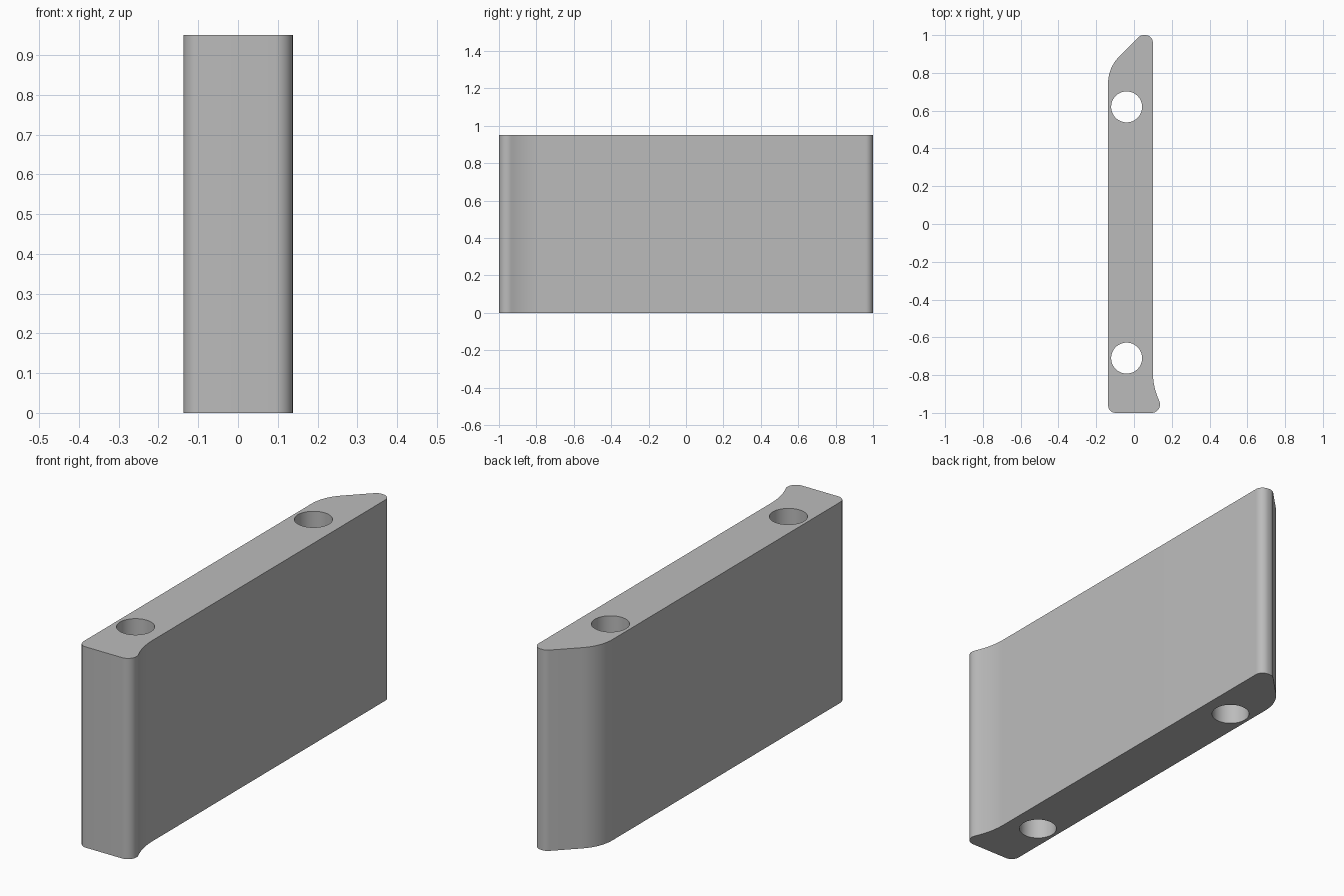
import bpy
import bmesh
import math
from mathutils import Vector

HEIGHT = 0.95

if "Cube" in bpy.data.objects:
    bpy.data.objects.remove(bpy.data.objects["Cube"], do_unlink=True)

grey = bpy.data.materials.new("plain_grey")
grey.use_nodes = True
colour = (0.5, 0.5, 0.5, 1)
grey.diffuse_color = colour
grey.node_tree.nodes["Principled BSDF"].inputs["Base Color"].default_value = colour


def fillet(prev, corner, after, radius, steps=10):
    """Points of an arc tangent to both sides of a corner."""
    a, c, b = Vector(prev), Vector(corner), Vector(after)
    u, v = (a - c).normalized(), (b - c).normalized()
    half = u.angle(v) / 2
    centre = c + (u + v).normalized() * radius / math.sin(half)
    start = c + u * radius / math.tan(half) - centre
    end = c + v * radius / math.tan(half) - centre
    sweep = start.angle(end)
    return [centre + (start * math.sin((1 - t) * sweep) + end * math.sin(t * sweep))
            / math.sin(sweep) for t in (i / steps for i in range(steps + 1))]


# Plan outline: corner x, corner y, fillet radius
corners = [
    (-0.137, -1.0, 0.04),
    (0.162, -1.0, 0.045),    # flared foot
    (0.1, -0.86, 0.36),      # concave sweep into the flare
    (0.1, 1.0, 0.04),
    (0.035, 1.0, 0.04),
    (-0.137, 0.828, 0.2),    # slanted end
]
outline = []
for i, (x, y, r) in enumerate(corners):
    before, after = corners[i - 1], corners[(i + 1) % len(corners)]
    outline += fillet(before[:2], (x, y), after[:2], r)

# Extruded block
bm = bmesh.new()
base = bm.faces.new([bm.verts.new((p.x, p.y, 0)) for p in outline])
top = bmesh.ops.extrude_face_region(bm, geom=[base])["geom"]
bmesh.ops.translate(bm, vec=(0, 0, HEIGHT),
                    verts=[g for g in top if isinstance(g, bmesh.types.BMVert)])
bmesh.ops.recalc_face_normals(bm, faces=bm.faces)
mesh = bpy.data.meshes.new("drilled_block")
bm.to_mesh(mesh)
bm.free()
block = bpy.data.objects.new("drilled_block", mesh)
bpy.context.collection.objects.link(block)
mesh.materials.append(grey)

# Two vertical through holes
for y in (0.62, -0.71):
    bpy.ops.mesh.primitive_cylinder_add(vertices=48, radius=0.082, depth=2,
                                        location=(-0.039, y, HEIGHT / 2))
    cutter = bpy.context.object
    cutter.name = "hole_cutter"
    cutter.hide_render = True
    cutter.data.materials.append(grey)
    cut = block.modifiers.new("hole", "BOOLEAN")
    cut.operation = "DIFFERENCE"
    cut.solver = "EXACT"
    cut.object = cutter
    bpy.ops.object.select_all(action="DESELECT")
    block.select_set(True)
    bpy.context.view_layer.objects.active = block
    bpy.ops.object.modifier_apply(modifier=cut.name)
    bpy.data.objects.remove(cutter, do_unlink=True)

bpy.ops.object.shade_smooth_by_angle(angle=math.radians(30))
